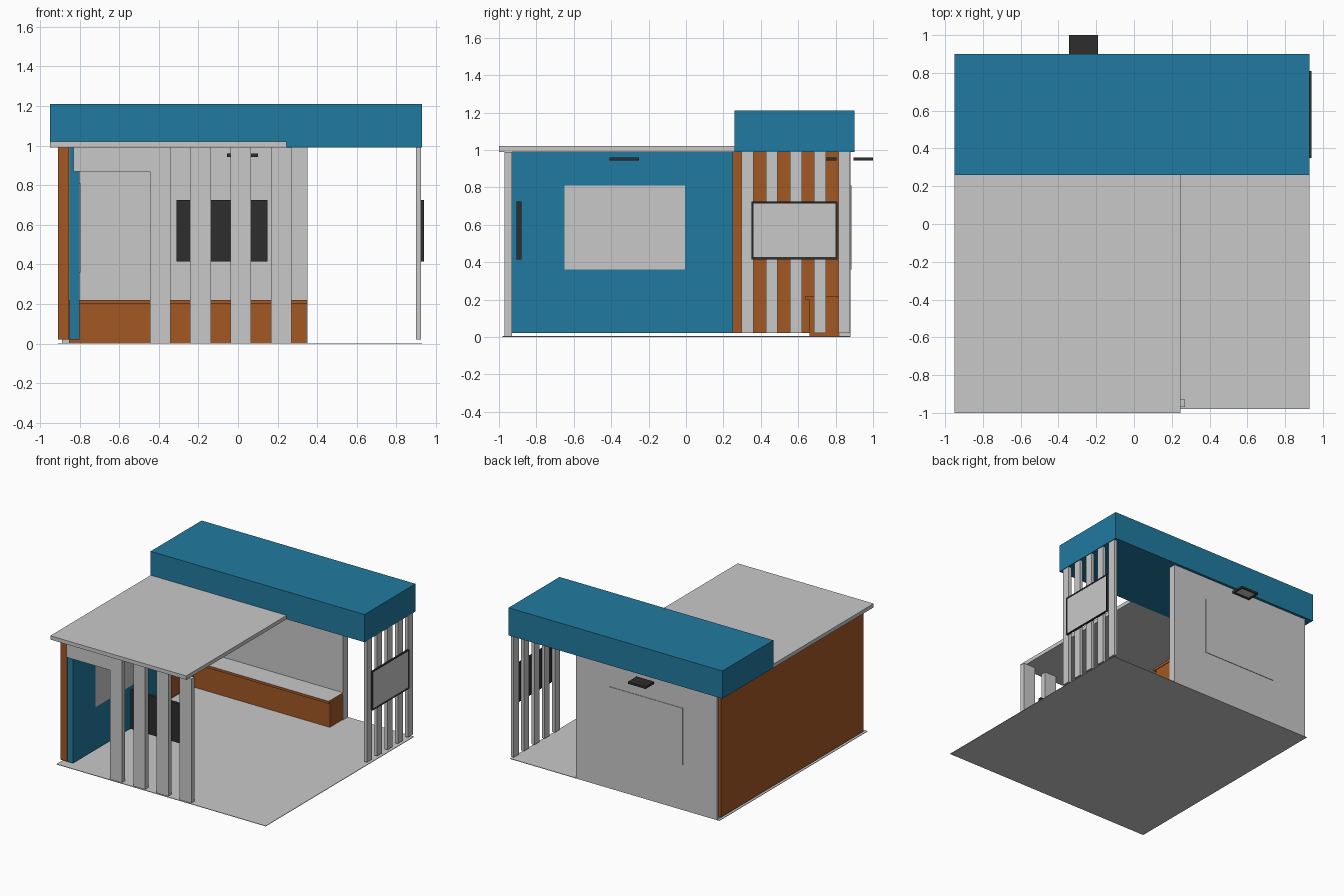
import bpy
import bmesh

if "Cube" in bpy.data.objects:
    bpy.data.objects.remove(bpy.data.objects["Cube"])


def material(name, rgb):
    m = bpy.data.materials.new(name)
    m.diffuse_color = (*rgb, 1)
    m.use_nodes = True
    m.node_tree.nodes["Principled BSDF"].inputs["Base Color"].default_value = m.diffuse_color
    return m


BLUE = material("blue", (0.015, 0.195, 0.35))
GRAY = material("light gray", (0.584, 0.584, 0.584))
ORANGE = material("burnt orange", (0.366, 0.098, 0.017))
BLACK = material("charcoal", (0.026, 0.026, 0.026))


def box(name, x, y, z, mat, inset=None):
    """Box from (min, max) ranges; inset = (direction, border, depth, material) sinks one face."""
    bm = bmesh.new()
    bmesh.ops.create_cube(bm, size=1)
    for v in bm.verts:
        v.co = [r[0] if c < 0 else r[1] for c, r in zip(v.co, (x, y, z))]
    bm.normal_update()
    mats = [mat]
    if inset:
        axis, sign, border, depth, inner = inset
        face = next(f for f in bm.faces if f.normal[axis] * sign > 0.9)
        if border:
            bmesh.ops.inset_region(bm, faces=[face], thickness=border)
        for v in face.verts:
            v.co[axis] -= sign * depth
        face.material_index = 1
        mats.append(inner)
    me = bpy.data.meshes.new(name)
    bm.to_mesh(me)
    bm.free()
    for m in mats:
        me.materials.append(m)
    ob = bpy.data.objects.new(name, me)
    bpy.context.collection.objects.link(ob)
    return ob


# Floor and roofs
box("floor", (-0.91, 0.93), (-0.98, 0.88), (0, 0.004), GRAY)
box("flat_roof", (-0.95, 0.245), (-1.0, 0.26), (0.99, 1.02), GRAY)
box("roof_fascia", (-0.95, 0.93), (0.26, 0.90), (0.99, 1.21), BLUE)

# Left walls: outer cladding and inner panel
box("left_outer_wall", (-0.91, -0.853), (-0.93, 0.86), (0.02, 0.99), ORANGE)
box("left_inner_wall", (-0.85, -0.80), (-0.93, 0.25), (0.02, 0.99), BLUE)
box("left_wall_board", (-0.80, -0.796), (-0.65, -0.005), (0.36, 0.81), GRAY)

# Back wall with its outside board
box("back_wall", (-0.89, 0.35), (0.82, 0.88), (0.003, 0.99), GRAY)
box("back_wall_board", (-0.59, 0.055), (0.88, 0.884), (0.36, 0.81), GRAY)

# Bench along the back wall
box("bench_body", (-0.853, 0.345), (0.66, 0.82), (0.004, 0.20), ORANGE)
box("bench_top", (-0.853, 0.35), (0.64, 0.82), (0.20, 0.22), ORANGE,
    inset=(2, 1, 0, 0, GRAY))

# Front door header and slats
box("door_header", (-0.83, -0.445), (-0.97, -0.93), (0.87, 0.99), GRAY)
for i in range(4):
    x = -0.445 + i * 0.2035
    box(f"front_slat_{i + 1}", (x, x + 0.104), (-0.97, -0.93), (0.003, 0.99), GRAY)

# Right side slats
for i in range(5):
    y = 0.297 + i * 0.1295
    box(f"right_slat_{i + 1}", (0.90, 0.925), (y, y + 0.063), (0.02, 0.99), GRAY)

# Screens: black frames with sunken displays
box("right_screen", (0.925, 0.94), (0.35, 0.81), (0.415, 0.725), BLACK,
    inset=(0, 1, 0.016, 0.005, GRAY))
box("front_screen", (-0.31, 0.15), (-0.905, -0.88), (0.415, 0.725), BLACK,
    inset=(1, 1, 0.016, 0.005, GRAY))

# Lamps with sunken lenses underneath
for name, x, y in (("left_wall_lamp", (-0.785, -0.68), (-0.41, -0.25)),
                   ("back_inside_lamp", (-0.055, 0.10), (0.70, 0.805)),
                   ("back_outside_lamp", (-0.345, -0.19), (0.895, 1.0))):
    box(name, x, y, (0.943, 0.96), BLACK, inset=(2, -1, 0.025, 0.006, GRAY))
